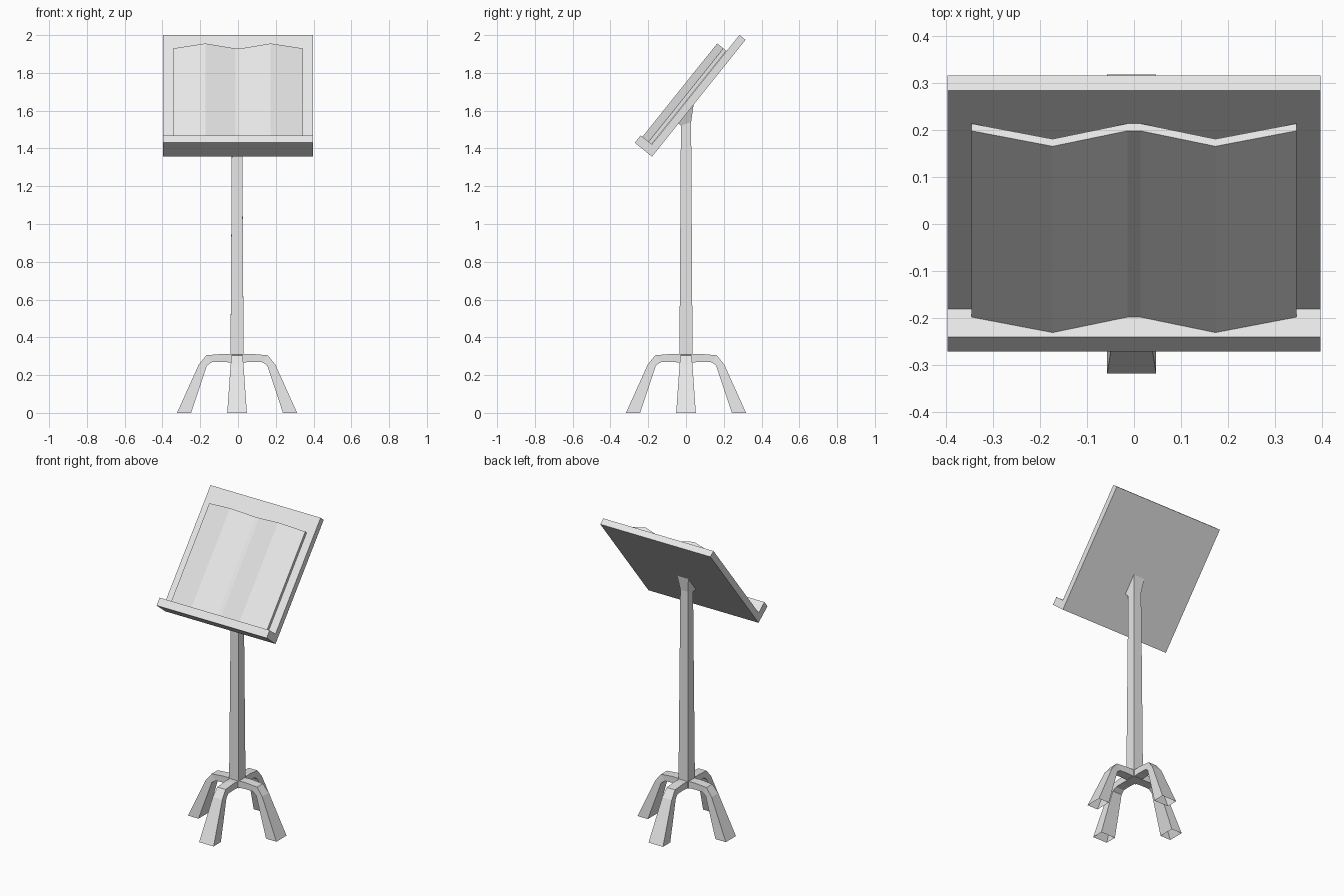
import bpy
from math import radians, pi
from mathutils import Matrix, Vector

if "Cube" in bpy.data.objects:
    bpy.data.objects.remove(bpy.data.objects["Cube"], do_unlink=True)

grey = bpy.data.materials.new("light_grey")
grey.use_nodes = True
grey.diffuse_color = (0.8, 0.8, 0.8, 1)
grey.node_tree.nodes["Principled BSDF"].inputs["Base Color"].default_value = (0.8, 0.8, 0.8, 1)

AXIS_X = -0.005   # the post and legs sit slightly off centre


def loft(name, rings, matrix=Matrix(), cap_end=True):
    """Skin a row of equal-sized rings into a mesh."""
    n = len(rings[0])
    verts = [matrix @ Vector(p) for ring in rings for p in ring]
    faces = [list(range(n))[::-1]]
    for r in range(len(rings) - 1):
        for i in range(n):
            a, b = r * n + i, r * n + (i + 1) % n
            faces.append([a, b, b + n, a + n])
    if cap_end:
        faces.append([(len(rings) - 1) * n + i for i in range(n)])
    mesh = bpy.data.meshes.new(name)
    mesh.from_pydata(verts, [], faces)
    mesh.materials.append(grey)
    obj = bpy.data.objects.new(name, mesh)
    bpy.context.collection.objects.link(obj)
    # consistent outward normals
    bpy.context.view_layer.objects.active = obj
    obj.select_set(True)
    bpy.ops.object.mode_set(mode='EDIT')
    bpy.ops.mesh.select_all(action='SELECT')
    bpy.ops.mesh.normals_make_consistent(inside=False)
    bpy.ops.object.mode_set(mode='OBJECT')
    obj.select_set(False)
    return obj


# Tilted frame: local x across, y up the slope, z out of the reading face
TILT = Matrix.Translation((0, -0.18, 1.357)) @ Matrix.Rotation(radians(51.3), 4, 'X')

# Desk board with its ledge, one L-shaped profile
profile = [(0, 0), (0.792, 0), (0.792, 0.041), (0.05, 0.041), (0.05, 0.117), (0, 0.117)]
loft("desk_board", [[(x, u, v) for u, v in profile] for x in (-0.396, 0.396)], TILT)

# Open book: a wavy sheet resting on the ledge
wave = [(-0.345, 0.043), (-0.173, 0.085), (-0.014, 0.043),
        (0.014, 0.043), (0.173, 0.085), (0.345, 0.043)]
loft("open_book", [[(x, 0.05, v), (x, 0.683, v), (x, 0.683, v + 0.02), (x, 0.05, v + 0.02)]
                   for x, v in wave], TILT)


# Square post that flares into a slanted head under the board
def square(h, z_front, z_back):
    return [(AXIS_X - h, -h, z_front), (AXIS_X + h, -h, z_front),
            (AXIS_X + h, h, z_back), (AXIS_X - h, h, z_back)]


loft("post", [square(0.035, 0.265, 0.265), square(0.027, 1.52, 1.54),
              square(0.041, 1.535, 1.637)])

# Four bent legs, each with a (top, underside, half width) per station
stations = [((0.0, 0.310), (0.0, 0.265), 0.03),
            ((0.08, 0.312), (0.08, 0.270), 0.03),
            ((0.163, 0.305), (0.135, 0.268), 0.03),
            ((0.203, 0.255), (0.160, 0.250), 0.034),
            ((0.318, 0.0), (0.243, 0.0), 0.052)]
rings = [[(a[0], -w, a[1]), (a[0], w, a[1]), (b[0], w, b[1]), (b[0], -w, b[1])]
         for a, b, w in stations]
for i, side in enumerate(("left", "back", "right", "front")):
    place = Matrix.Translation((AXIS_X, 0, 0)) @ Matrix.Rotation(i * pi / 2, 4, 'Z')
    loft(side + "_leg", rings, place, cap_end=False)
